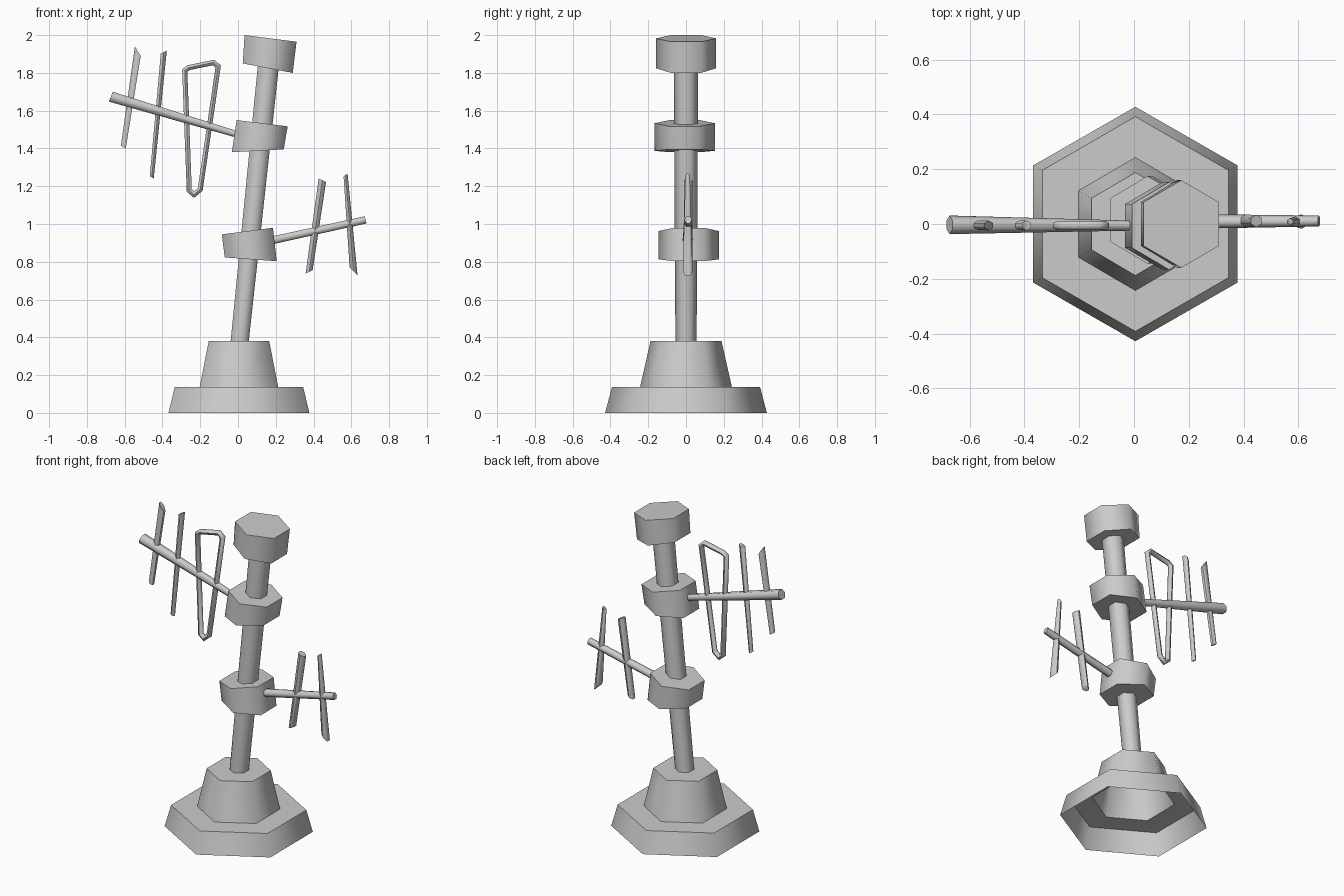
import bpy, bmesh, math
from mathutils import Vector

if "Cube" in bpy.data.objects:
    bpy.data.objects.remove(bpy.data.objects["Cube"])

C30 = math.cos(math.radians(30))


def ring(left, right, depth, yc=0.0):
    """Hexagon spanning left-right (x, z) flats, with corners at yc +/- depth."""
    a, b = Vector((left[0], 0, left[1])), Vector((right[0], 0, right[1]))
    mid, half = (a + b) / 2, (b - a) / 2 / C30
    out = []
    for k in range(6):
        t = math.radians(30 + 60 * k)
        out.append(mid + half * math.cos(t) + Vector((0, yc + depth * math.sin(t), 0)))
    return out


def loft(name, rings, cap_start=True, cap_end=True, closed=False):
    bm = bmesh.new()
    vs = [[bm.verts.new(p) for p in r] for r in rings]
    pairs = list(zip(vs, vs[1:]))
    if closed:
        pairs.append((vs[-1], vs[0]))
    for a, b in pairs:
        for i in range(6):
            j = (i + 1) % 6
            bm.faces.new((a[i], a[j], b[j], b[i]))
    if not closed:
        if cap_start:
            bm.faces.new(vs[0][::-1])
        if cap_end:
            bm.faces.new(vs[-1])
    bmesh.ops.recalc_face_normals(bm, faces=bm.faces)
    me = bpy.data.meshes.new(name)
    bm.to_mesh(me)
    bm.free()
    ob = bpy.data.objects.new(name, me)
    bpy.context.collection.objects.link(ob)
    bpy.ops.object.select_all(action='DESELECT')
    ob.select_set(True)
    bpy.context.view_layer.objects.active = ob
    bpy.ops.object.shade_smooth_by_angle(angle=math.radians(62))
    return ob


# stepped hollow base, open underneath
loft("base", [ring((-.368, 0), (.378, 0), .428),
              ring((-.335, .137), (.345, .137), .392),
              ring((-.203, .137), (.213, .137), .243),
              ring((-.155, .38), (.165, .38), .188)], cap_start=False)

# leaning mast, slightly wider toward the top
loft("mast", [ring((-.040, .37), (.056, .37), .056),
              ring((.105, 1.84), (.216, 1.83), .065)])

# head and two wedge-shaped collars: bottom left/right, top left/right, y offset
blocks = {
    "mast_head": ((.025, 1.85), (.29, 1.80), (.035, 2.0), (.31, 1.965), 0),
    "upper_collar": ((-.033, 1.38), (.242, 1.395), (-.007, 1.55), (.263, 1.517), -.007),
    "lower_collar": ((-.07, .823), (.205, .803), (-.086, .945), (.185, .98), .015),
}
for name, (bl, br, tl, tr, y) in blocks.items():
    loft(name, [ring(bl, br, .16, y), ring(tl, tr, .16, y)])

# antenna booms
loft("left_boom", [ring((-.003, 1.456), (.005, 1.489), .018, -.006),
                   ring((-.684, 1.648), (-.663, 1.70), .034, -.003)])
loft("right_boom", [ring((.18, .892), (.17, .932), .027, .009),
                    ring((.68, 1.003), (.671, 1.041), .02, .011)])

# crossing rods with slanted ends: bottom left/right, top left/right, y offset
rods = [
    ("left_rod_outer", (-.62, 1.415), (-.594, 1.40), (-.546, 1.94), (-.515, 1.89), -.005),
    ("left_rod_inner", (-.467, 1.252), (-.446, 1.241), (-.409, 1.902), (-.377, 1.918), -.005),
    ("right_rod_inner", (.358, .738), (.395, .755), (.427, 1.241), (.466, 1.222), .011),
    ("right_rod_outer", (.591, .77), (.633, .727), (.559, 1.252), (.58, 1.267), .009),
]
for name, bl, br, tl, tr, y in rods:
    loft(name, [ring(bl, br, (br[0] - bl[0]) / 2 / C30 + .002, y),
                ring(tl, tr, (tr[0] - tl[0]) / 2 / C30, y)])

# closed loop element, mitred at each corner
path = [Vector(p) for p in [(-.282, 1.812), (-.261, 1.828), (-.129, 1.855), (-.105, 1.833),
                            (-.2, 1.183), (-.233, 1.156), (-.258, 1.177)]]
rings = []
for i, p in enumerate(path):
    d0 = (p - path[i - 1]).normalized()
    d1 = (path[(i + 1) % len(path)] - p).normalized()
    n0, n1 = Vector((-d0.y, d0.x)), Vector((-d1.y, d1.x))
    m = (n0 + n1).normalized()
    off = m * (.0135 / m.dot(n0))
    rings.append(ring(p - off, p + off, .0165, -.005))
loft("left_loop", rings, closed=True)
